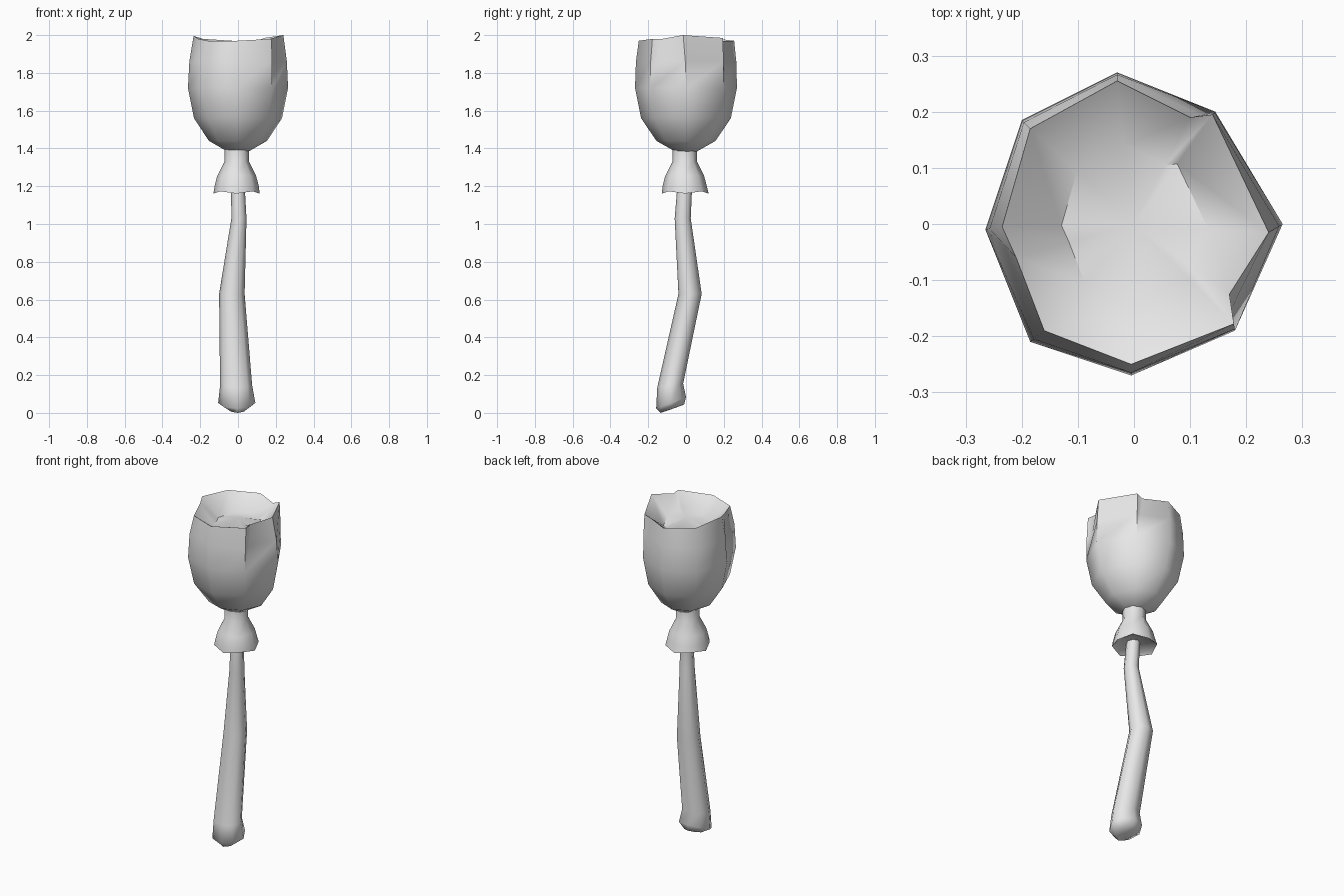
import bpy, bmesh, math
from mathutils import Vector

cube = bpy.data.objects.get("Cube")
if cube:
    bpy.data.objects.remove(cube, do_unlink=True)

grey = bpy.data.materials.new("light grey")
grey.use_nodes = True
COL = (0.8, 0.8, 0.8, 1.0)
grey.diffuse_color = COL
grey.node_tree.nodes["Principled BSDF"].inputs["Base Color"].default_value = COL


def loft(name, rings, tip_low, tip_high):
    """Skin a stack of rings and close both ends with a fan to a point."""
    bm = bmesh.new()
    loops = [[bm.verts.new(p) for p in r] for r in rings]
    n = len(loops[0])
    for a, b in zip(loops, loops[1:]):
        for i in range(n):
            j = (i + 1) % n
            bm.faces.new((a[i], a[j], b[j], b[i]))
    for loop, tip in ((loops[0], tip_low), (loops[-1], tip_high)):
        t = bm.verts.new(tip)
        for i in range(n):
            bm.faces.new((loop[i], loop[(i + 1) % n], t))
    bmesh.ops.remove_doubles(bm, verts=bm.verts, dist=0.0005)
    bmesh.ops.recalc_face_normals(bm, faces=bm.faces)
    me = bpy.data.meshes.new(name)
    bm.to_mesh(me)
    bm.free()
    me.materials.append(grey)
    ob = bpy.data.objects.new(name, me)
    bpy.context.collection.objects.link(ob)
    bpy.ops.object.select_all(action='DESELECT')
    ob.select_set(True)
    bpy.context.view_layer.objects.active = ob
    bpy.ops.object.shade_smooth_by_angle(angle=math.radians(55))
    return ob


def ring(x0, x1, y0, y1, z, tilt=0.0, n=8):
    """Ellipse filling the given x and y range, rising by tilt towards the back."""
    cx, cy, rx, ry = (x0 + x1) / 2, (y0 + y1) / 2, (x1 - x0) / 2, (y1 - y0) / 2
    return [(cx + rx * math.cos(a), cy + ry * math.sin(a), z + tilt * math.sin(a))
            for a in (2 * math.pi * i / n for i in range(n))]


# Flower head: three overlapping petals, counter-clockwise.
# Each entry is the widest outline point and the rim point (x, y, z).
petals = [
    ((0.18, -0.19), (0.17, -0.125, 1.98)),      # inner end of left petal
    ((0.265, 0.0), (0.24, -0.015, 2.0)),
    ((0.145, 0.20), (0.14, 0.195, 1.985)),      # outer end of left petal
    ((0.145, 0.20), (0.10, 0.19, 1.97)),        # inner end of back petal
    ((-0.03, 0.27), (-0.03, 0.255, 1.97)),
    ((-0.20, 0.185), (-0.185, 0.17, 1.98)),
    ((-0.265, -0.01), (-0.235, -0.005, 1.995)),  # outer end of back petal
    ((-0.265, -0.01), (-0.21, -0.06, 1.98)),    # inner end of front petal
    ((-0.185, -0.21), (-0.16, -0.19, 1.97)),
    ((-0.005, -0.27), (-0.005, -0.25, 1.97)),
    ((0.18, -0.19), (0.178, -0.178, 1.98)),     # outer end of front petal
]
INNER_ENDS = (0, 3, 7)
rings = [[(p[0] * s, p[1] * s, z) for p, _ in petals]
         for z, s in ((1.385, 0.22), (1.44, 0.58), (1.56, 0.88), (1.72, 1.0))]
# shoulder ring, where the petal ends start to part
shoulder = []
for i, (p, r) in enumerate(petals):
    f = 0.6 if i in INNER_ENDS else 0.25
    q = Vector(p).lerp(Vector(r[:2]), f)
    shoulder.append((q.x, q.y, 1.86))
rings.append(shoulder)
rings.append([r for _, r in petals])
# shallow dish between the petals, with a low ridge towards the front left
rings.append([(r[0] * 0.55, r[1] * 0.55, 1.93 if i in (0, 10) else 1.895)
              for i, (_, r) in enumerate(petals)])
loft("flower_head", rings, (0, 0, 1.385), (0, 0, 1.93))

# Calyx: short neck over a flared skirt with a hollow underside
c = -0.007
calyx = [ring(-0.118, 0.103, -0.113, 0.108, 1.18)]
calyx.append([(x, y, z + (0.006 if i % 2 else -0.006)) for i, (x, y, z) in
              enumerate(ring(-0.13, 0.115, -0.128, 0.12, 1.167))])
for z, r in ((1.20, 0.117), (1.255, 0.103), (1.33, 0.065), (1.41, 0.065)):
    calyx.append(ring(c - r, c + r, c - r, c + r, z))
loft("calyx", calyx, (c, c, 1.19), (c, c, 1.41))

# Stem: bent, thickening downwards into a slanted knob
stem = [
    ring(-0.05, 0.045, -0.135, -0.01, 0.022, 0.022),
    ring(-0.105, 0.092, -0.158, 0.0, 0.053, 0.03),
    ring(-0.095, 0.075, -0.152, -0.015, 0.145, 0.01),
    ring(-0.10, 0.035, -0.04, 0.083, 0.63),
    ring(-0.035, 0.045, -0.06, 0.025, 1.03),
    ring(-0.037, 0.035, -0.045, 0.033, 1.21),
]
loft("stem", stem, (-0.002, -0.07, 0.022), (0, -0.005, 1.21))
